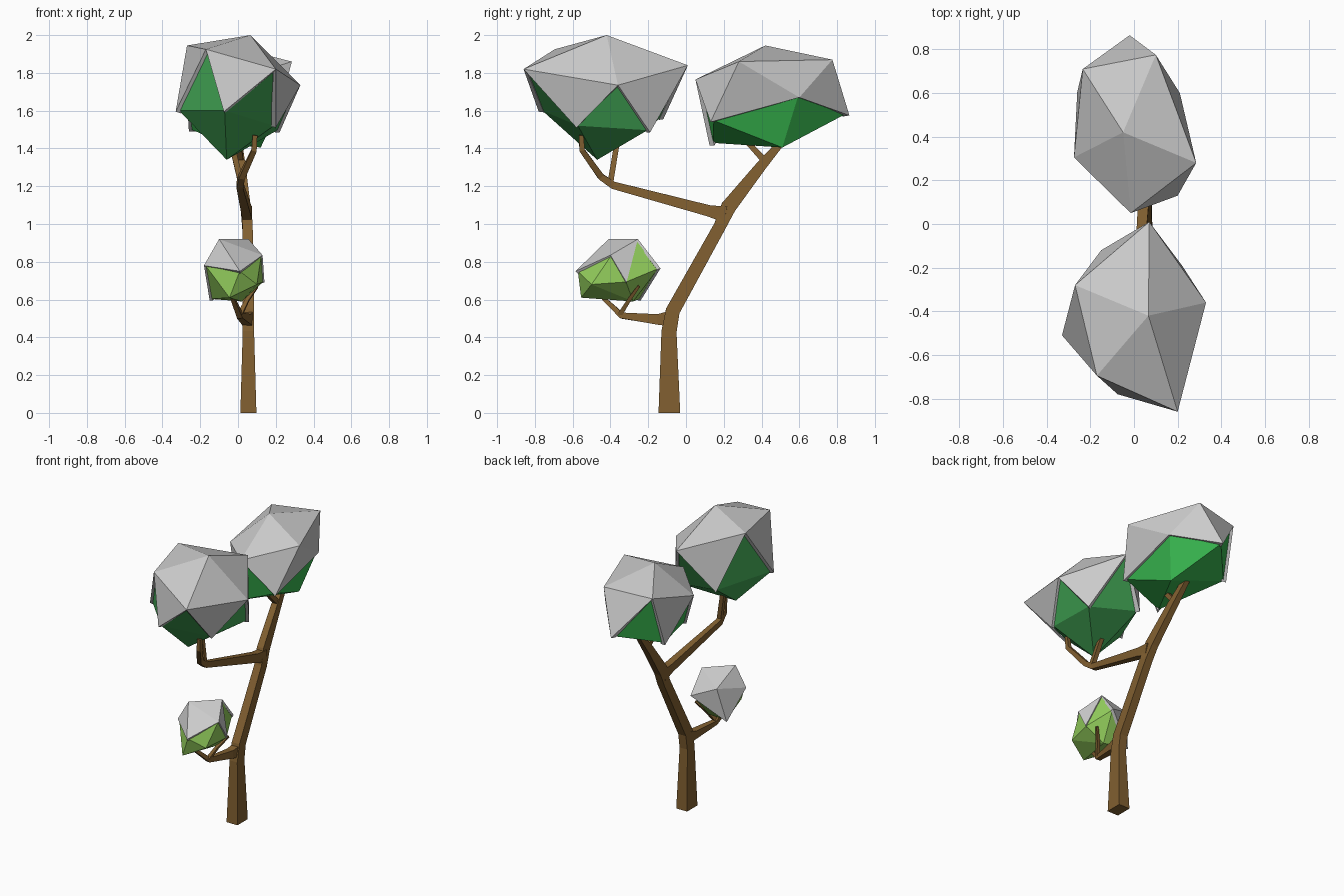
import bpy, bmesh
from mathutils import Vector

if "Cube" in bpy.data.objects:
    bpy.data.objects.remove(bpy.data.objects["Cube"])


def material(name, rgb):
    m = bpy.data.materials.new(name)
    m.diffuse_color = (*rgb, 1)
    m.use_nodes = True
    m.node_tree.nodes["Principled BSDF"].inputs["Base Color"].default_value = m.diffuse_color
    return m


bark = material("bark", (0.22, 0.115, 0.03))
leaf_front = material("leaf_front", (0.06, 0.42, 0.10))
leaf_back = material("leaf_back", (0.04, 0.48, 0.08))
leaf_small = material("leaf_small", (0.30, 0.63, 0.11))


def add_object(name, verts, faces, mat=None):
    bm = bmesh.new()
    vs = [bm.verts.new(v) for v in verts]
    for f in faces:
        bm.faces.new([vs[i] for i in f])
    bmesh.ops.delete(bm, geom=[v for v in bm.verts if not v.link_faces], context='VERTS')
    bmesh.ops.recalc_face_normals(bm, faces=bm.faces)
    me = bpy.data.meshes.new(name)
    bm.to_mesh(me)
    bm.free()
    ob = bpy.data.objects.new(name, me)
    bpy.context.collection.objects.link(ob)
    if mat:
        me.materials.append(mat)
    return ob


def limb(name, path):
    """Four-sided tapered tube; each path row is x, y, z, width, depth."""
    pts = [Vector(p[:3]) for p in path]
    verts, faces = [], []
    n = len(pts)
    for i, (p, row) in enumerate(zip(pts, path)):
        t = Vector()
        if i:
            t += (p - pts[i - 1]).normalized()
        if i < n - 1:
            t += (pts[i + 1] - p).normalized()
        t = Vector((0, 0, 1)) if p.z == 0 else t.normalized()
        side = (Vector((1, 0, 0)) - t * t.x).normalized()
        up = t.cross(side)
        for a, b in ((-1, -1), (1, -1), (1, 1), (-1, 1)):
            verts.append(p + side * a * row[3] / 2 + up * b * row[4] / 2)
    for i in range(n - 1):
        for k in range(4):
            j = (k + 1) % 4
            faces.append((4 * i + k, 4 * i + j, 4 * i + 4 + j, 4 * i + 4 + k))
    faces += [(3, 2, 1, 0), tuple(range(4 * n - 4, 4 * n))]
    add_object(name, verts, faces, bark)


def crown(name, mat, top, upper, lower, bottom, downs, ups, thick):
    """Irregular icosahedron of leaves with a thick snow cap on chosen faces."""
    pts = [Vector(p) for p in [top, *upper, *lower, bottom]]
    cap, rest = [], []
    for i in range(5):
        j, h = (i + 1) % 5, (i - 1) % 5
        cap.append((0, 1 + i, 1 + j))
        (cap if i in downs else rest).append((1 + i, 6 + i, 1 + j))
        (cap if i in ups else rest).append((6 + h, 6 + i, 1 + i))
        rest.append((11, 6 + j, 6 + i))
    centre = sum(pts, Vector()) / 12
    capped = {i for f in cap for i in f}
    inner = [p.lerp(centre, 0.055) if i in capped else p for i, p in enumerate(pts)]
    add_object(name + "_leaves", inner, cap + rest, mat)
    snow = add_object(name + "_snow_cap", pts, cap)
    mod = snow.modifiers.new("thickness", 'SOLIDIFY')
    mod.thickness = thick
    mod.offset = -1


# Trunk and main branches
limb("trunk", [(.055, -.088, 0, .085, .115), (.055, -.09, .43, .06, .08),
               (.055, -.07, .54, .06, .075), (.05, .18, .99, .055, .065),
               (.04, .225, 1.09, .05, .08), (.015, .40, 1.31, .045, .055),
               (0, .52, 1.45, .035, .035)])
limb("upper_front_branch", [(.047, .21, 1.05, .055, .085), (.045, .12, 1.07, .05, .06),
                            (.01, -.385, 1.205, .035, .04), (.02, -.45, 1.25, .032, .035),
                            (.085, -.55, 1.39, .028, .028), (.09, -.555, 1.47, .025, .025)])
limb("lower_front_branch", [(.055, -.06, .50, .06, .09), (.045, -.15, .495, .05, .055),
                            (.01, -.34, .515, .03, .032), (-.03, -.44, .61, .02, .02)])

# Twigs
limb("upper_front_twig", [(.015, -.40, 1.22, .03, .03), (-.035, -.365, 1.43, .028, .028)])
limb("upper_back_twig", [(.015, .43, 1.32, .035, .035), (0, .32, 1.44, .028, .028)])
limb("lower_front_twig", [(.01, -.35, .52, .025, .025), (.05, -.30, .60, .02, .02),
                          (.10, -.25, .67, .015, .015)])

# Leaf crowns with snow
crown("front_crown", leaf_front, (.066, -.42, 2.0),
      [(.07, .01, 1.84), (.33, -.36, 1.735), (.20, -.86, 1.82), (-.17, -.695, 1.925), (-.27, -.28, 1.945)],
      [(.22, -.19, 1.485), (.20, -.58, 1.51), (-.075, -.78, 1.595), (-.33, -.51, 1.595), (-.15, -.12, 1.555)],
      (-.06, -.47, 1.34), range(5), (), .03)
crown("back_crown", leaf_back, (-.05, .42, 1.945),
      [(.10, .775, 1.87), (.285, .28, 1.86), (-.015, .05, 1.765), (-.275, .305, 1.73), (-.235, .71, 1.85)],
      [(.21, .60, 1.67), (.20, .13, 1.54), (-.09, .125, 1.415), (-.26, .605, 1.49), (-.02, .865, 1.575)],
      (.12, .51, 1.405), range(5), (0, 1), .035)
crown("small_crown", leaf_small, (-.10, -.41, .92),
      [(.055, -.255, .92), (.13, -.40, .835), (.01, -.585, .75), (-.18, -.415, .78), (-.10, -.20, .83)],
      [(.14, -.315, .69), (.10, -.50, .68), (-.045, -.555, .61), (-.15, -.24, .595), (.06, -.135, .765)],
      (.02, -.28, .59), (0, 3, 4), (4,), .02)
